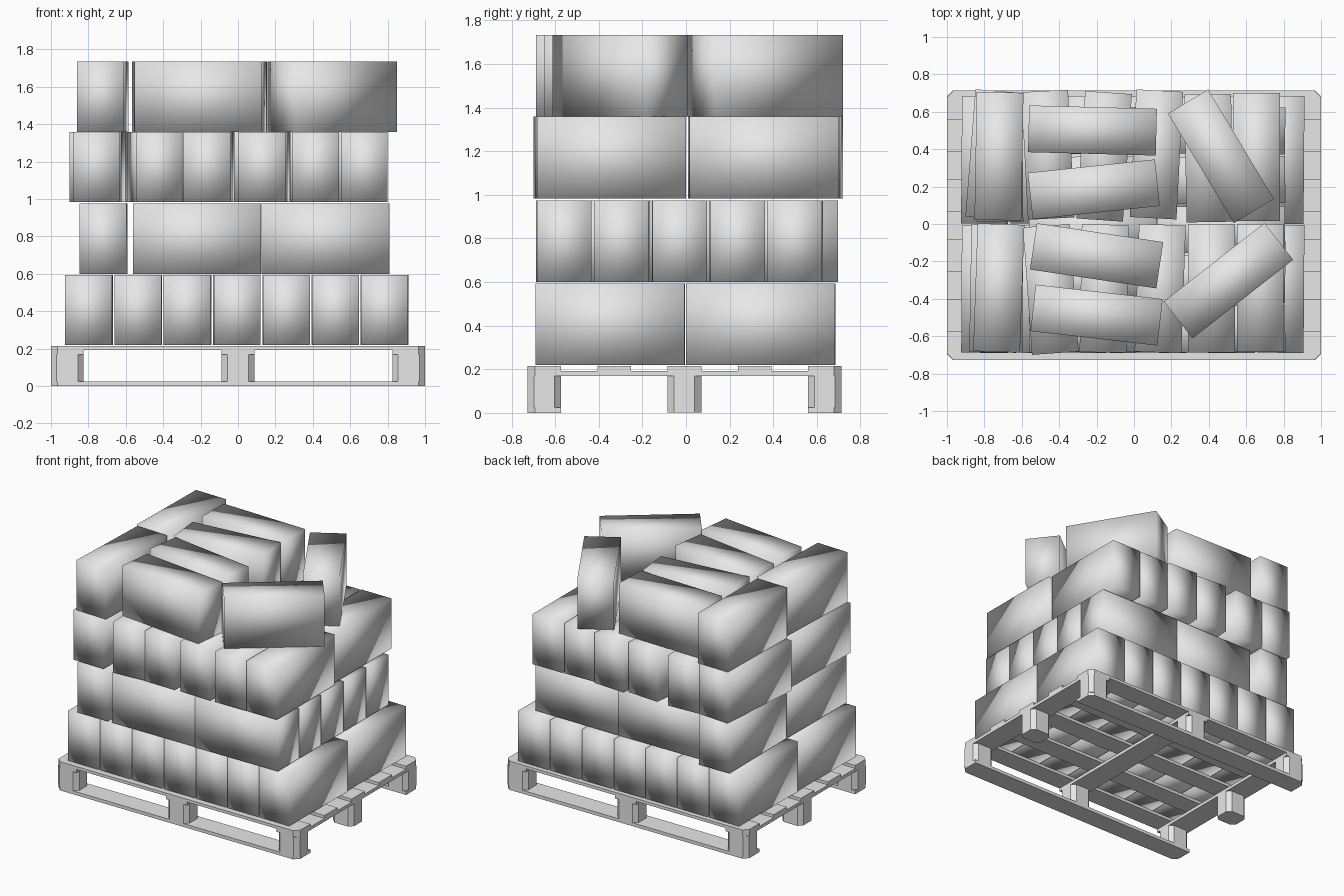
import bpy, bmesh, math, random
from mathutils import Matrix, Vector

if "Cube" in bpy.data.objects:
    bpy.data.objects.remove(bpy.data.objects["Cube"])

grey = bpy.data.materials.new("light_grey")
grey.use_nodes = True
grey.diffuse_color = (0.8, 0.8, 0.8, 1)
grey.node_tree.nodes["Principled BSDF"].inputs["Base Color"].default_value = (0.8, 0.8, 0.8, 1)


def block(name, centre, size, angle=0, smooth=False, chamfer=None, cut=0.03):
    """Box; chamfer is a rule picking which vertical edges are cut, by world position."""
    bm = bmesh.new()
    bmesh.ops.create_cube(bm, size=1)
    bmesh.ops.scale(bm, vec=size, verts=bm.verts)
    if chamfer:
        edges = [e for e in bm.edges
                 if abs(e.verts[0].co.z - e.verts[1].co.z) > 1e-4
                 and chamfer(e.verts[0].co + Vector(centre))]
        bmesh.ops.bevel(bm, geom=edges, offset=cut, segments=1, affect='EDGES')
    bmesh.ops.rotate(bm, cent=(0, 0, 0), verts=bm.verts,
                     matrix=Matrix.Rotation(math.radians(angle), 3, 'Z'))
    for f in bm.faces:
        f.smooth = smooth
    mesh = bpy.data.meshes.new(name)
    bm.to_mesh(mesh)
    bm.free()
    mesh.materials.append(grey)
    ob = bpy.data.objects.new(name, mesh)
    ob.location = centre
    bpy.context.collection.objects.link(ob)
    return ob


# Pallet
PY = -0.007
HALF_Y = 0.72
ROW = 0.643


def outer_corner(p):
    return abs(p.x) > 0.98 and abs(p.y - PY) > HALF_Y - 0.02


def every_edge(p):
    return True


for i in range(5):
    y = PY + (i - 2) * ROW / 2
    block("deck_plank", (0, y, 0.204), (2, 0.154, 0.022), chamfer=outer_corner, cut=0.035)
for x in (-0.913, 0, 0.913):
    block("cross_plank", (x, PY, 0.181), (0.174, 2 * HALF_Y, 0.024),
          chamfer=outer_corner, cut=0.035)
    for side in (-1, 1):
        block("pallet_foot", (x, PY + side * ROW, 0.097), (0.174, 0.154, 0.144),
              chamfer=every_edge)
    if x:
        block("middle_foot", (x, PY, 0.085), (0.174, 0.154, 0.168), chamfer=every_edge)
for side in (-1, 1):
    block("bottom_plank", (0, PY + side * ROW, 0.0125), (2, 0.154, 0.025),
          chamfer=outer_corner, cut=0.035)

# Stacked sacks
LONG, WIDE, TALL = 0.683, 0.25, 0.375
SIZE = (LONG, WIDE, TALL)
random.seed(4)


def sack(layer, x, y, angle):
    z = (0.406, 0.787, 1.171, 1.546)[layer]
    block(f"sack_layer_{layer + 1}", (x, y, z), SIZE, angle, smooth=True)


def wobble():
    return random.uniform(-0.6, 0.6)


# First layer: seven columns, two rows deep
for i in range(7):
    for y in (-0.347, 0.343):
        sack(0, -0.797 + i * 0.2635, y, 90 + wobble())

# Second layer: one lengthwise column and two crosswise stacks
for y in (-0.345, 0.355):
    sack(1, -0.72, y, 90 + wobble())
for i in range(5):
    for x in (-0.22, 0.467):
        sack(1, x, -0.56 + i * 0.265, wobble())

# Third layer: six columns, turned a little
for x, y, a in ((-0.75, 0.37, -4.5), (-0.46, 0.37, 3), (-0.16, 0.362, -4),
                (0.12, 0.372, -3), (0.4, 0.352, 1), (0.655, 0.358, 0),
                (-0.75, -0.345, -1), (-0.445, -0.35, 4), (-0.16, -0.345, -1),
                (0.14, -0.345, -2), (0.415, -0.345, 0), (0.675, -0.342, 0)):
    sack(2, x, y, 90 + a)

# Top layer: loosely thrown
for x, y, a in ((-0.722, 0.362, 89), (-0.723, -0.342, 88),
                (-0.222, 0.5, -1.5), (-0.215, 0.185, 6),
                (-0.2, -0.17, -8.5), (-0.2, -0.487, -6.5),
                (0.465, 0.362, -59), (0.505, -0.303, 38)):
    sack(3, x, y, a)
